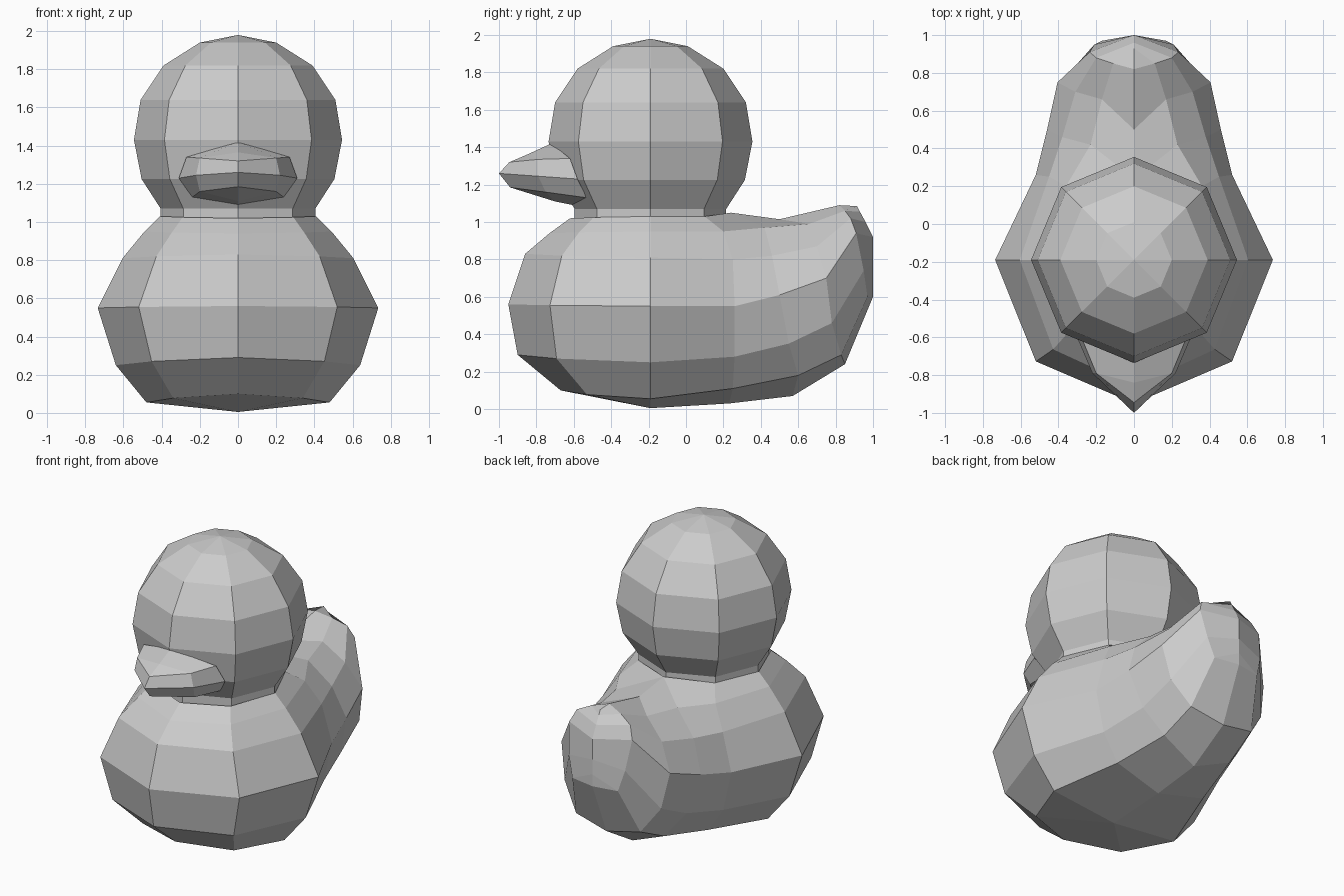
import bpy, bmesh, math

CY = -0.19  # y of the head / chest axis


def make_object(name, grid, mirror=False, wrap=False):
    """Skin a grid of points (list of columns) with flat quads."""
    bm = bmesh.new()
    cols = [[bm.verts.new(p) for p in col] for col in grid]
    pairs = list(zip(cols, cols[1:]))
    if wrap:
        pairs.append((cols[-1], cols[0]))
    for a, b in pairs:
        for i in range(len(a) - 1):
            bm.faces.new((a[i], b[i], b[i + 1], a[i + 1]))
    if mirror:
        bmesh.ops.mirror(bm, geom=bm.verts[:] + bm.edges[:] + bm.faces[:],
                         axis='X', merge_dist=0.0005)
    bmesh.ops.remove_doubles(bm, verts=bm.verts[:], dist=0.0005)
    bmesh.ops.recalc_face_normals(bm, faces=bm.faces[:])
    me = bpy.data.meshes.new(name)
    bm.to_mesh(me)
    bm.free()
    ob = bpy.data.objects.new(name, me)
    bpy.context.collection.objects.link(ob)
    return ob


# Head and neck: eight-sided lathe, (radius, z)
head = [(0, 1.98), (0.2, 1.94), (0.39, 1.82), (0.51, 1.64), (0.545, 1.43),
        (0.505, 1.225), (0.405, 1.07), (0.405, 1.0)]
make_object("head", [[(r * math.cos(k * math.pi / 4), CY + r * math.sin(k * math.pi / 4), z)
                      for r, z in head] for k in range(8)], wrap=True)

# Body, chest half: rings of (side radius, front radius, side z, front z)
rings = [(0, 0, 0.005, 0.005), (0.48, 0.48, 0.055, 0.1), (0.64, 0.71, 0.25, 0.29),
         (0.735, 0.76, 0.55, 0.56), (0.605, 0.67, 0.81, 0.83),
         (0.49, 0.54, 0.95, 0.94), (0.41, 0.43, 1.03, 1.02)]
body = []
for deg in (-90, -45, 0):
    c, s = math.cos(math.radians(deg)), math.sin(math.radians(deg))
    body.append([(rs * c, CY + rf * s, zs + (zf - zs) * s * s) for rs, rf, zs, zf in rings])
# Body, rear sections running up into the tail, belly to crest
body += [
    [(0, 0.23, 0.03), (0.34, 0.25, 0.11), (0.46, 0.26, 0.28), (0.52, 0.26, 0.55),
     (0.45, 0.25, 0.80), (0.36, 0.2, 0.95), (0.285, 0.1, 1.03)],
    [(0, 0.57, 0.07), (0.26, 0.60, 0.18), (0.39, 0.55, 0.35), (0.46, 0.5, 0.61),
     (0.38, 0.46, 0.82), (0.23, 0.42, 0.97), (0, 0.24, 1.05)],
    [(0, 0.85, 0.24), (0.24, 0.83, 0.29), (0.36, 0.78, 0.46), (0.405, 0.75, 0.70),
     (0.31, 0.70, 0.87), (0.17, 0.66, 0.99), (0, 0.5, 1.015)],
    [(0, 1.0, 0.6), (0.17, 0.97, 0.6), (0.21, 0.95, 0.74), (0.235, 0.91, 0.94),
     (0.2, 0.88, 1.02), (0.11, 0.85, 1.06), (0, 0.82, 1.09)],
    [(0, 1.0, 0.6), (0, 1.0, 0.68), (0, 1.0, 0.78), (0, 1.0, 0.92),
     (0, 0.96, 1.0), (0, 0.93, 1.055), (0, 0.915, 1.085)],
]
# Crest is lightly supported by one extra point between the neck and tail
make_object("body", body, mirror=True)

# Beak: sections from the face to the tip, top to underside
beak = [
    [(0, -0.72, 1.42), (0.27, -0.62, 1.34), (0.31, -0.58, 1.23), (0.24, -0.53, 1.13), (0, -0.5, 1.07)],
    [(0, -0.84, 1.365), (0.2, -0.79, 1.335), (0.22, -0.79, 1.245), (0.2, -0.75, 1.16), (0, -0.7, 1.11)],
    [(0, -0.945, 1.32), (0, -0.945, 1.32), (0, -1.0, 1.26), (0, -0.94, 1.185), (0, -0.94, 1.185)],
]
make_object("beak", beak, mirror=True)
